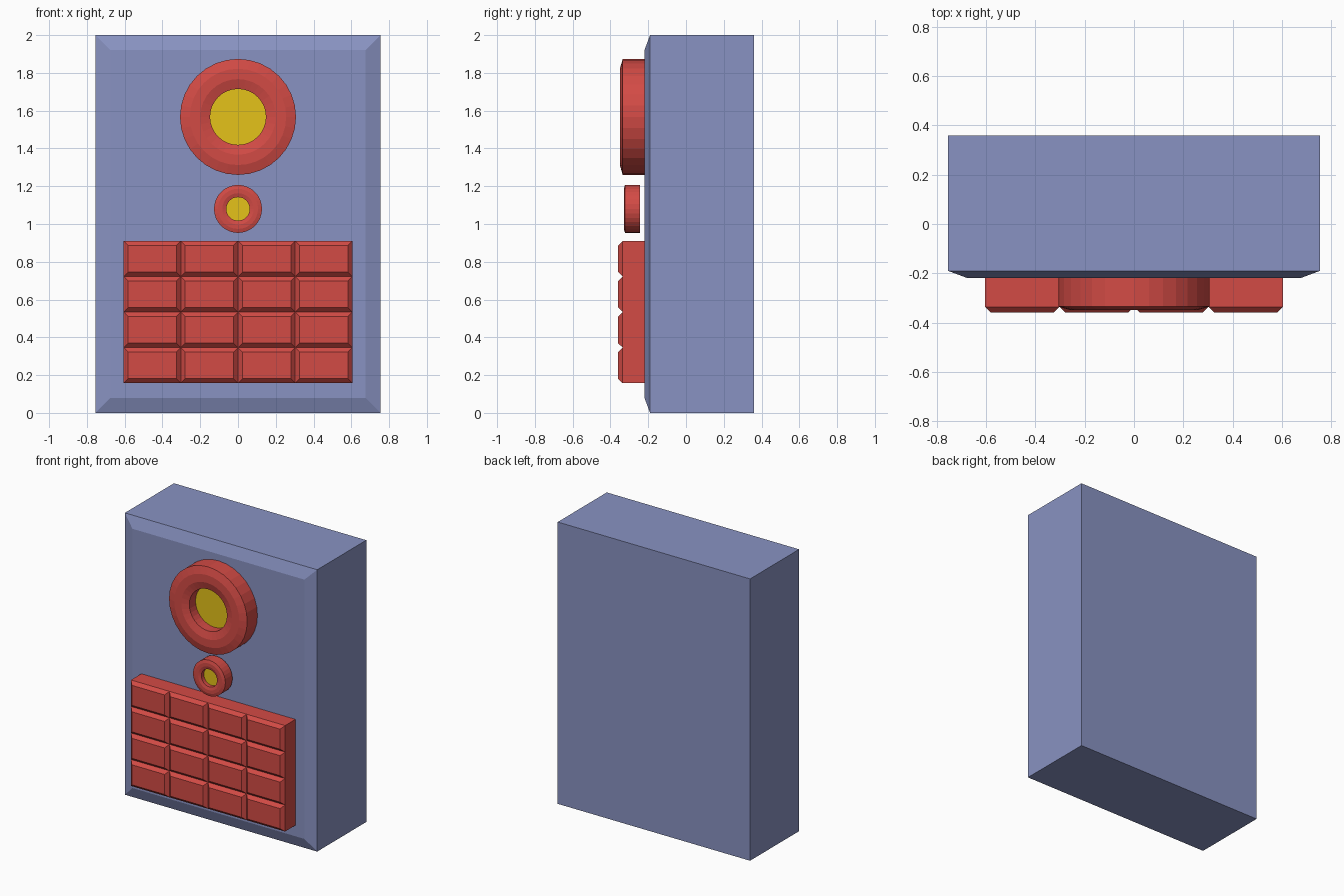
import bpy, bmesh
from math import sin, cos, pi

if "Cube" in bpy.data.objects:
    bpy.data.objects.remove(bpy.data.objects["Cube"])


def material(name, color):
    m = bpy.data.materials.new(name)
    m.diffuse_color = (*color, 1)
    m.use_nodes = True
    m.node_tree.nodes["Principled BSDF"].inputs["Base Color"].default_value = m.diffuse_color
    return m


BLUE = material("blue", (0.25, 0.29, 0.54))
RED = material("red", (0.65, 0.07, 0.06))
YELLOW = material("yellow", (0.78, 0.54, 0.01))


def finish(name, bm, mat):
    bmesh.ops.recalc_face_normals(bm, faces=bm.faces[:])
    mesh = bpy.data.meshes.new(name)
    bm.to_mesh(mesh)
    bm.free()
    mesh.materials.append(mat)
    obj = bpy.data.objects.new(name, mesh)
    bpy.context.collection.objects.link(obj)


def front_chamfered_box(name, x, z, w, h, back, shoulder, front, inset, mat):
    """Box whose front (-y) edges are chamfered; x, z is its centre."""
    bm = bmesh.new()
    rings = []
    for y, d in ((back, 0), (shoulder, 0), (front, inset)):
        rings.append([bm.verts.new((x + sx * (w / 2 - d), y, z + sz * (h / 2 - d)))
                      for sx, sz in ((-1, -1), (1, -1), (1, 1), (-1, 1))])
    for a, b in zip(rings, rings[1:]):
        for i in range(4):
            j = (i + 1) % 4
            bm.faces.new((a[i], a[j], b[j], b[i]))
    bm.faces.new(rings[0])
    bm.faces.new(rings[-1])
    finish(name, bm, mat)


def lathe_ring(name, z, profile, mat, n=32):
    """Revolve a closed (radius, y) profile about the y direction."""
    bm = bmesh.new()
    rings = [[bm.verts.new((r * cos(2 * pi * k / n), y, z + r * sin(2 * pi * k / n)))
              for k in range(n)] for r, y in profile]
    for a, b in zip(rings, rings[1:] + rings[:1]):
        for i in range(n):
            j = (i + 1) % n
            bm.faces.new((a[i], a[j], b[j], b[i]))
    finish(name, bm, mat)


def disc(name, z, r, front, back, mat, n=32):
    bm = bmesh.new()
    a, b = [[bm.verts.new((r * cos(2 * pi * k / n), y, z + r * sin(2 * pi * k / n)))
             for k in range(n)] for y in (front, back)]
    for i in range(n):
        j = (i + 1) % n
        bm.faces.new((a[i], a[j], b[j], b[i]))
    bm.faces.new(a)
    bm.faces.new(b)
    finish(name, bm, mat)


# Cabinet
front_chamfered_box("cabinet", 0, 1, 1.51, 2, 0.36, -0.19, -0.22, 0.08, BLUE)

# Large and small dial: chamfered ring with a recessed yellow centre
for label, z, ro, ri, c, front, back, chamfer, lens in (
        ("large", 1.567, 0.307, 0.148, 0.052, -0.35, -0.14, 0.015, -0.265),
        ("small", 1.08, 0.127, 0.062, 0.021, -0.329, -0.244, 0.006, -0.295)):
    lathe_ring(label + "_dial_ring", z,
               [(ro, back), (ro, front + chamfer), (ro - c, front),
                (ri + c, front), (ri, front + chamfer), (ri, back)], RED)
    disc(label + "_dial_centre", z, ri, lens, back, YELLOW)

# Keypad: 4 x 4 touching keys
W, H = 0.3025, 0.188
for row in range(4):
    for col in range(4):
        front_chamfered_box(f"key_{row + 1}_{col + 1}", (col - 1.5) * W, 0.158 + (row + 0.5) * H,
                            W, H, -0.2, -0.336, -0.359, 0.023, RED)
